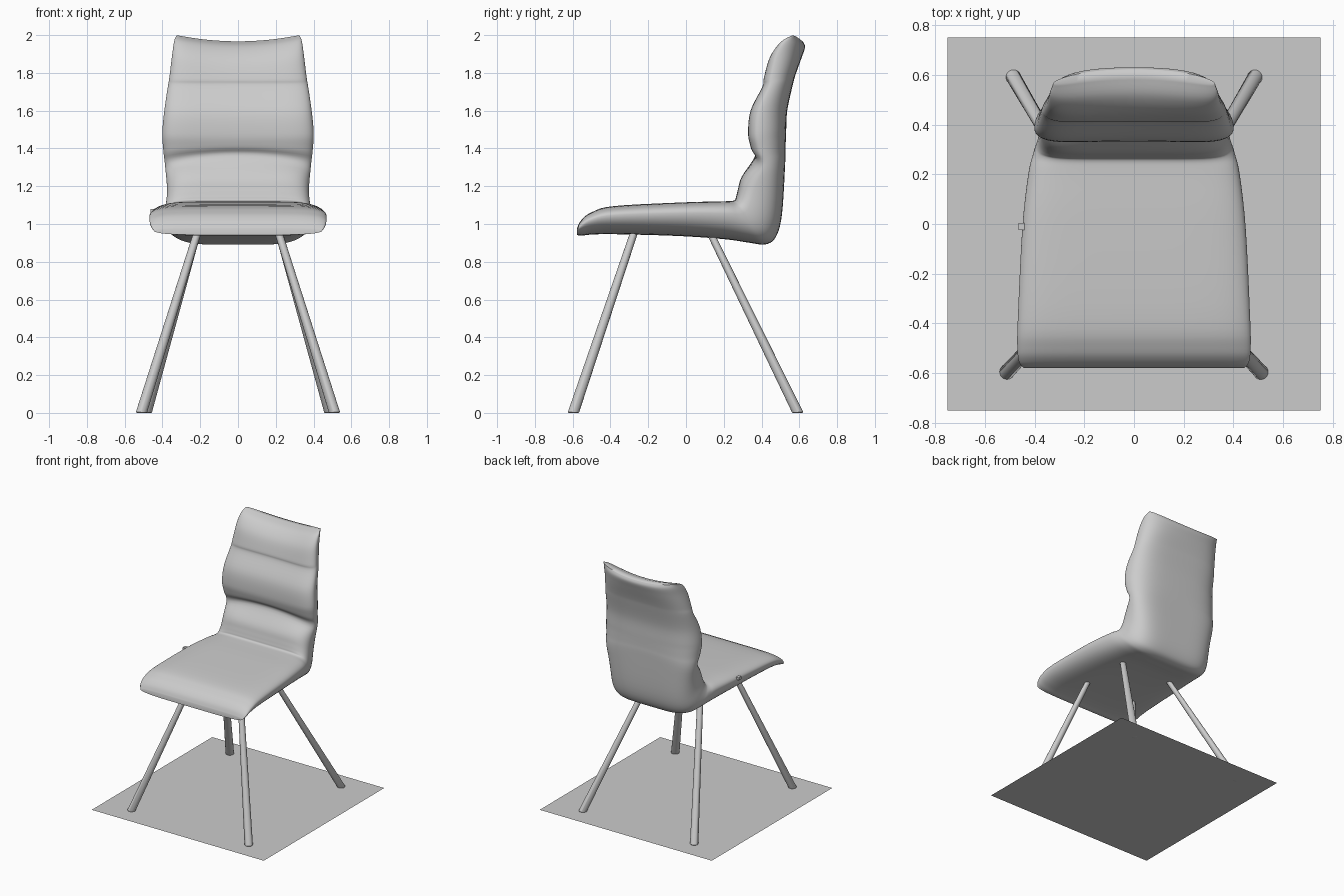
import bpy, bmesh, math
from mathutils import Vector

if "Cube" in bpy.data.objects:
    bpy.data.objects.remove(bpy.data.objects["Cube"])


def finish(name, bm, angle=None):
    bmesh.ops.recalc_face_normals(bm, faces=bm.faces[:])
    me = bpy.data.meshes.new(name)
    bm.to_mesh(me)
    bm.free()
    ob = bpy.data.objects.new(name, me)
    bpy.context.collection.objects.link(ob)
    if angle:
        bpy.ops.object.select_all(action='DESELECT')
        ob.select_set(True)
        bpy.context.view_layer.objects.active = ob
        bpy.ops.object.shade_smooth_by_angle(angle=math.radians(angle))
    return ob


# Shell stations from seat nose to top of back:
# sitting face y,z | outer face y,z | half width
STATIONS = [
    (-.578, .975, -.578, .942, .445),
    (-.555, 1.02, -.555, .938, .462),
    (-.50, 1.062, -.50, .944, .469),
    (-.38, 1.095, -.38, .946, .467),
    (.00, 1.115, -.05, .937, .449),
    (.20, 1.120, .20, .920, .425),
    (.255, 1.125, .34, .900, .405),
    (.265, 1.145, .42, .892, .392),
    (.275, 1.185, .475, .930, .382),
    (.295, 1.25, .508, 1.05, .376),
    (.365, 1.36, .525, 1.32, .386),
    (.345, 1.41, .527, 1.40, .395),
    (.332, 1.48, .530, 1.48, .401),
    (.345, 1.60, .536, 1.60, .390),
    (.408, 1.727, .565, 1.735, .371),
    (.415, 1.77, .580, 1.79, .363),
    (.450, 1.87, .612, 1.88, .349),
    (.515, 1.94, .630, 1.935, .338),
    (.590, 1.967, .622, 1.962, .325),
]


def spline(rows, steps):
    out = []
    for i in range(len(rows) - 1):
        a, b = rows[max(i - 1, 0)], rows[i]
        c, d = rows[i + 1], rows[min(i + 2, len(rows) - 1)]
        for k in range(steps):
            t = k / steps
            out.append([.5 * (2 * q + (r - p) * t + (2 * p - 5 * q + 4 * r - s) * t * t
                              + (3 * q - p - 3 * r + s) * t ** 3)
                        for p, q, r, s in zip(a, b, c, d)])
    out.append(list(rows[-1]))
    return out


# Sides of the back sweep forward, sag at the lumbar fold and rise at the top
def side_shift(z):
    top = max(0, (z - 1.75) / .22)
    fold = math.exp(-((z - 1.36) / .06) ** 2)
    wing = min(1, max(0, (z - 1.36) / .1))
    return -.011 * wing - .025 * top * top, .034 * top - .04 * fold


# Seat and back in one padded loft, side seam nearer the sitting face
def make_shell():
    bm = bmesh.new()
    n, rings = 36, []
    for fy, fz, by, bz, w in spline(STATIONS, 5):
        front, back = Vector((0, fy, fz)), Vector((0, by, bz))
        seam = back.lerp(front, .68)
        sy, sz = side_shift(fz)

        def point(target, u, power):
            h = math.sqrt(max(0, 1 - abs(u) ** power))
            p = seam.lerp(target, h)
            return bm.verts.new(p + Vector((u * w, sy * u * u, sz * u * u)))

        us = [math.sin(math.pi / 2 * (2 * i / n - 1)) for i in range(n + 1)]
        rings.append([point(front, u, 7) for u in us]
                     + [point(back, u, 5) for u in us[-2:0:-1]])
    m = len(rings[0])
    for a, b in zip(rings, rings[1:]):
        for i in range(m):
            j = (i + 1) % m
            bm.faces.new((a[i], a[j], b[j], b[i]))
    # close both ends with strips
    for r in (rings[0], rings[-1]):
        for i in range(n):
            quad = [r[i], r[i + 1], r[(m - i - 1) % m], r[(m - i) % m]]
            bm.faces.new(list(dict.fromkeys(quad)))
    return finish("seat_and_back", bm, 60)


make_shell()


# Tapered splayed legs with feet cut level with the floor
def make_leg(name, foot, top):
    bm = bmesh.new()
    bmesh.ops.create_cone(bm, cap_ends=True, segments=24, radius1=.030,
                          radius2=.021, depth=1)
    foot, top = Vector(foot), Vector(top)
    for v in bm.verts:
        c = foot.lerp(top, v.co.z + .5)
        v.co = c + Vector((v.co.x, v.co.y, 0))
    rim = [e for e in bm.edges if all(v.co.z < .01 for v in e.verts)]
    bmesh.ops.bevel(bm, geom=rim, offset=.006, segments=2, affect='EDGES', profile=.5)
    finish(name, bm, 40)


for side, s in (("left", -1), ("right", 1)):
    make_leg("front_leg_" + side, (s * .51, -.595, 0), (s * .21, -.27, .97))
    make_leg("back_leg_" + side, (s * .485, .590, 0), (s * .215, .125, .96))


# Small fabric tab on the seat side
bm = bmesh.new()
bmesh.ops.create_cube(bm, size=1)
for v in bm.verts:
    v.co = Vector((v.co.x * .025 - .452, v.co.y * .03 - .01, v.co.z * .02 + 1.07))
finish("side_tab", bm)

# Thin square sheet under the feet, part of the pictured model
bm = bmesh.new()
bmesh.ops.create_grid(bm, x_segments=1, y_segments=1, size=.75)
finish("base_sheet", bm)
